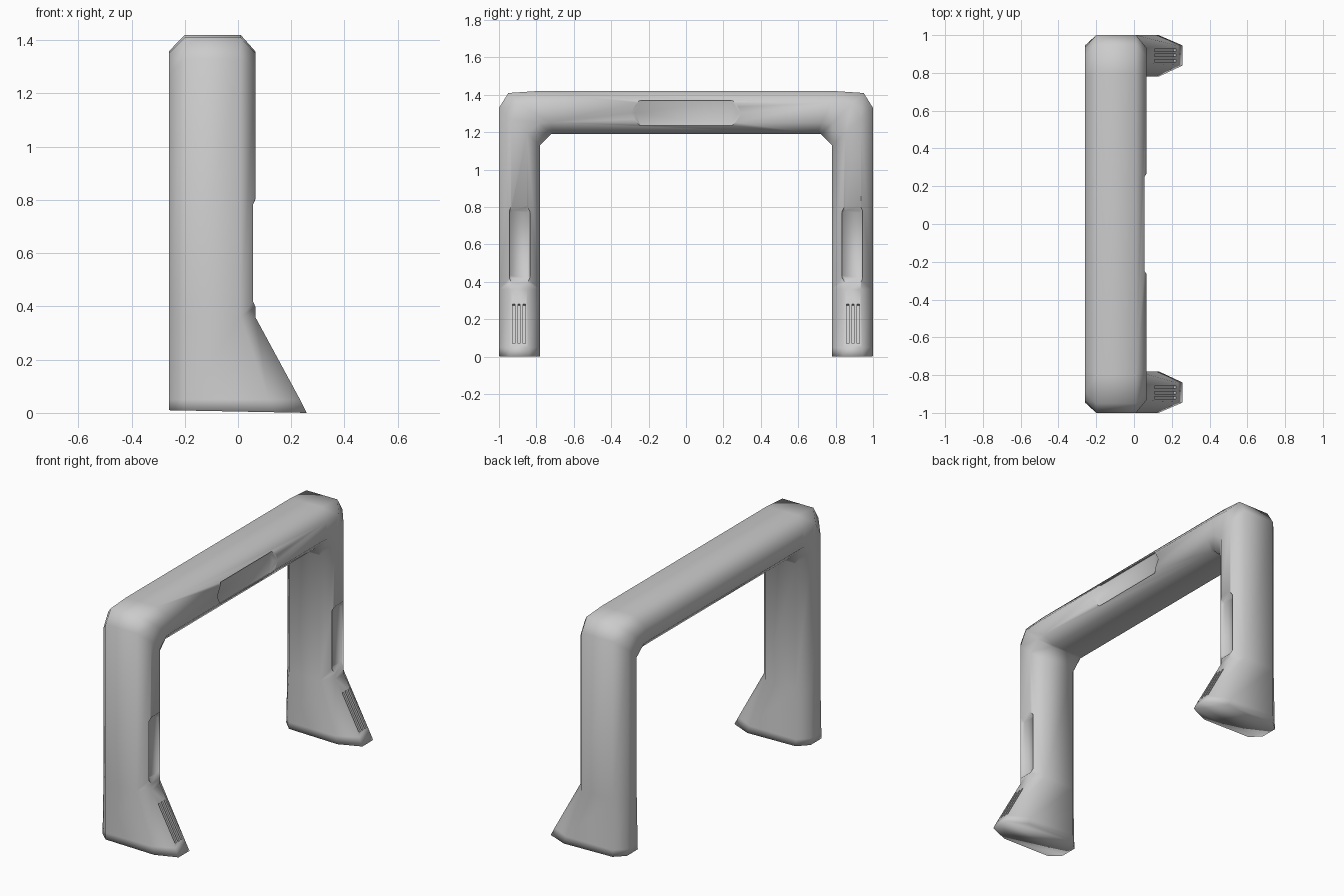
import bpy, bmesh, math
from mathutils import Matrix, Vector

if "Cube" in bpy.data.objects:
    bpy.data.objects.remove(bpy.data.objects["Cube"])


def make_object(name, bm):
    bmesh.ops.recalc_face_normals(bm, faces=bm.faces)
    me = bpy.data.meshes.new(name)
    bm.to_mesh(me)
    bm.free()
    ob = bpy.data.objects.new(name, me)
    bpy.context.collection.objects.link(ob)
    return ob


def skin(bm, rings):
    """Join equal-sized rings of points into a capped tube."""
    rows = [[bm.verts.new(p) for p in r] for r in rings]
    n = len(rows[0])
    for a, b in zip(rows, rows[1:]):
        for i in range(n):
            bm.faces.new((a[i], a[(i + 1) % n], b[(i + 1) % n], b[i]))
    return [bm.faces.new(rows[0]), bm.faces.new(rows[-1])]


def section(inner, outer, front=0.065, shoulder=0.01, lo=0.27, hi=0.73, tilt=0.0):
    """Eight-sided section spanning the inner and outer (y, z) points."""
    a, b = Vector(inner), Vector(outer)
    prof = [(-0.2, 0), (shoulder, 0), (front, lo), (front, hi),
            (shoulder, 1), (-0.2, 1), (-0.26, hi), (-0.26, lo)]
    out = []
    for x, t in prof:
        p = a.lerp(b, t)
        out.append((x, p.x, p.y + tilt * (0.26 - x) / 0.52))
    return out


# Arch: flared foot, leg, chamfered corner and half beam, then mirrored rings
leg = dict(lo=0.32, hi=0.70)
half = [
    section((0.78, 0), (1, 0), 0.258, 0.13, 0.27, 0.75, tilt=0.01),
    section((0.78, 0.05), (1, 0.05), 0.233, 0.115, 0.28, 0.74),
    section((0.78, 0.36), (1, 0.36), **leg),
    section((0.78, 1.13), (1, 1.33), **leg),
    section((0.72, 1.19), (0.95, 1.41)),
    section((0.70, 1.19), (0.80, 1.42)),
]
mirrored = [[(x, -y, z) for x, y, z in r] for r in reversed(half)]
bm = bmesh.new()
soles = skin(bm, half + mirrored)
bmesh.ops.inset_individual(bm, faces=soles, thickness=0.008)
arch = make_object("arch_frame", bm)

# Cutters for the sunken panels and grooves
cut = bmesh.new()


def recess(cy, cz, outline, floor, mouth, sy, sz):
    skin(cut, [[(floor, cy + y, cz + z) for y, z in outline],
               [(mouth, cy + sy * y, cz + sz * z) for y, z in outline]])


beam_panel = [(-0.275, 0), (-0.24, 0.067), (0.24, 0.067),
              (0.275, 0), (0.24, -0.067), (-0.24, -0.067)]
recess(0, 1.303, beam_panel, 0.045, 0.085, 1.14, 1.0)

w, h, c = 0.055, 0.18, 0.014
leg_panel = [(-w, c - h), (-w, h - c), (c - w, h), (w - c, h),
             (w, h - c), (w, c - h), (w - c, -h), (c - w, -h)]
slope = math.atan2(0.195, 0.36)
for s in (-1, 1):
    recess(s * 0.89, 0.60, leg_panel, 0.04, 0.09, 1.0, 1.28)
    # Three grooves on the sloping foot
    for k in (-1, 0, 1):
        m = (Matrix.Translation((0.163, s * 0.893 + k * 0.028, 0.175))
             @ Matrix.Rotation(-slope, 4, 'Y')
             @ Matrix.Diagonal((0.024, 0.013, 0.24, 1)))
        bmesh.ops.create_cube(cut, size=1, matrix=m)
cutter = make_object("recess_cutter", cut)
cutter.hide_render = True

mod = arch.modifiers.new("recesses", 'BOOLEAN')
mod.operation = 'DIFFERENCE'
mod.solver = 'EXACT'
mod.object = cutter
bpy.context.view_layer.objects.active = arch
bpy.ops.object.select_all(action='DESELECT')
arch.select_set(True)
bpy.ops.object.modifier_apply(modifier=mod.name)
bpy.data.objects.remove(cutter)

# Smooth body with crisp recess edges; the foot rim stays soft
bpy.ops.object.shade_smooth_by_angle(angle=math.radians(58))
me = arch.data
for e in me.edges:
    if all(me.vertices[v].co.z < 0.015 for v in e.vertices):
        e.use_edge_sharp = False
